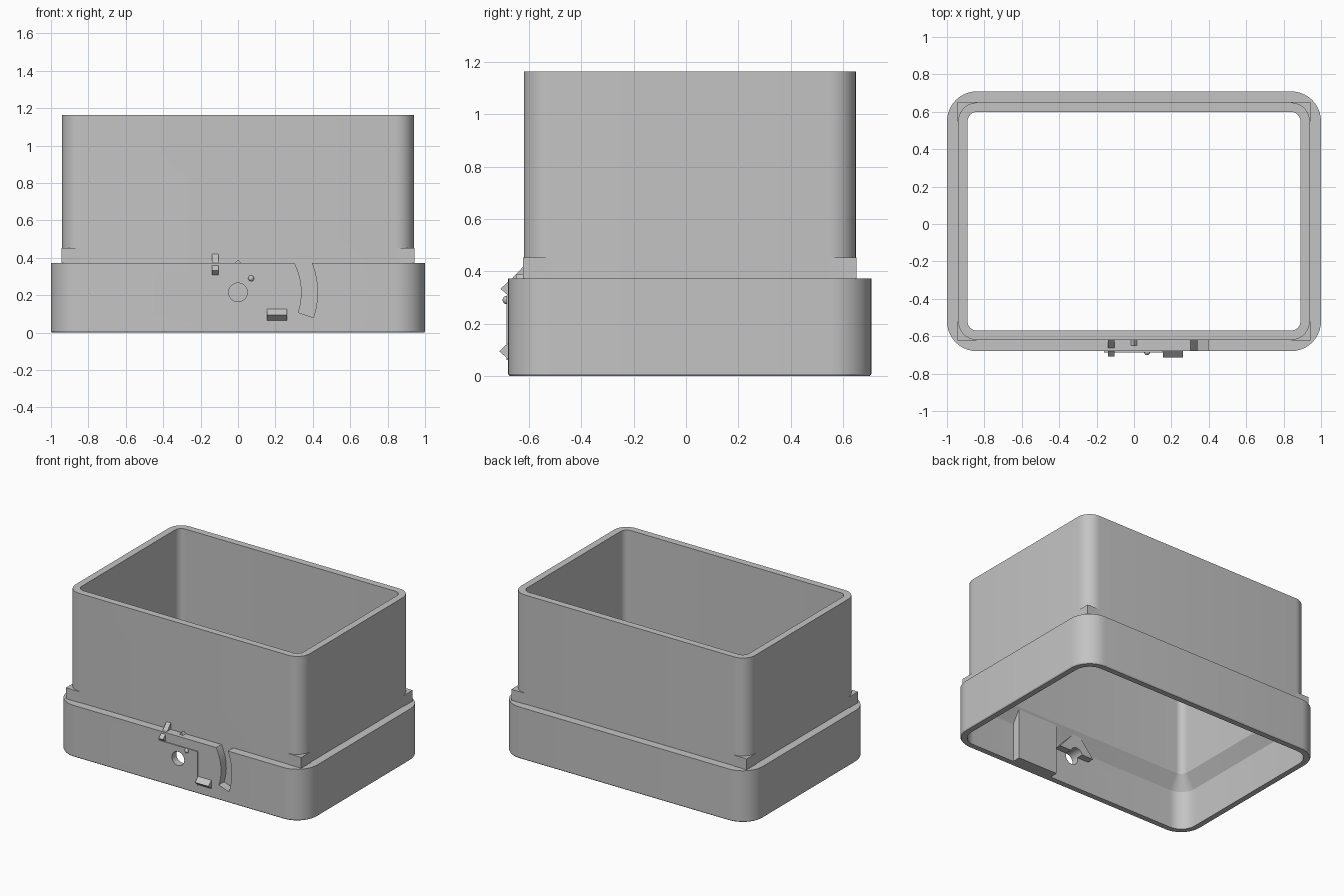
import bpy, bmesh, math
from mathutils import Vector

old = bpy.data.objects.get("Cube")
if old:
    bpy.data.objects.remove(old, do_unlink=True)

grey = bpy.data.materials.new("plain_grey")
grey.use_nodes = True
grey.diffuse_color = (0.55, 0.55, 0.55, 1)
grey.node_tree.nodes["Principled BSDF"].inputs["Base Color"].default_value = grey.diffuse_color

YC = 0.0145      # centre of the housing in y
FRONT = -0.68    # front face of the skirt


def finish(name, bm, smooth=False):
    bmesh.ops.recalc_face_normals(bm, faces=bm.faces)
    mesh = bpy.data.meshes.new(name)
    bm.to_mesh(mesh)
    bm.free()
    mesh.materials.append(grey)
    obj = bpy.data.objects.new(name, mesh)
    bpy.context.collection.objects.link(obj)
    if smooth:
        smooth_object(obj)
    return obj


def select_only(obj):
    bpy.ops.object.select_all(action='DESELECT')
    obj.select_set(True)
    bpy.context.view_layer.objects.active = obj


def smooth_object(obj):
    select_only(obj)
    bpy.ops.object.shade_smooth_by_angle(angle=math.radians(30))


def prism(name, points, axis, start, end):
    """Extrude a 2D profile: axis x takes (y, z), y takes (x, z), z takes (x, y)."""
    place = {"x": lambda p, t: (t, p[0], p[1]),
             "y": lambda p, t: (p[0], t, p[1]),
             "z": lambda p, t: (p[0], p[1], t)}[axis]
    bm = bmesh.new()
    face = bm.faces.new([bm.verts.new(place(p, start)) for p in points])
    new = bmesh.ops.extrude_face_region(bm, geom=[face])["geom"]
    shift = Vector(place((0, 0), end - start))
    bmesh.ops.translate(bm, vec=shift, verts=[g for g in new if isinstance(g, bmesh.types.BMVert)])
    return finish(name, bm)


def rect(a0, b0, a1, b1):
    return [(a0, b0), (a1, b0), (a1, b1), (a0, b1)]


def arc(radius, start, end, steps, cx=0, cy=0):
    return [(cx + radius * math.cos(math.radians(start + (end - start) * i / steps)),
             cy + radius * math.sin(math.radians(start + (end - start) * i / steps)))
            for i in range(steps + 1)]


def rounded_ring(bm, inset, z):
    hx, hy, r = 1 - inset, 0.6945 - inset, 0.16 - inset
    points = []
    for k, (sx, sy) in enumerate([(1, 1), (-1, 1), (-1, -1), (1, -1)]):
        points += arc(r, 90 * k, 90 * k + 90, 10, sx * (hx - r), YC + sy * (hy - r))
    return [bm.verts.new((x, y, z)) for x, y in points]


# Open housing: skirt, shelf, tall wall and flared inside, as one closed section
section = [(0.005, 0), (0, 0.008), (0, 0.373), (0.06, 0.373), (0.06, 1.163),
           (0.11, 1.163), (0.11, 0.38), (0.045, 0.28), (0.045, 0)]
bm = bmesh.new()
rings = [rounded_ring(bm, inset, z) for inset, z in section]
for a, b in zip(rings, rings[1:] + rings[:1]):
    for i in range(len(a)):
        j = (i + 1) % len(a)
        bm.faces.new((a[i], a[j], b[j], b[i]))
housing = finish("housing", bm)

# Dial plate, and the backing pieces inside the front wall
plate = prism("dial_plate", rect(-0.16, 0.06, 0.155, 0.307), "y", FRONT - 0.007, FRONT + 0.01)
slot_backing = prism("slot_backing", rect(0.18, 0, 0.5, 0.365), "y", -0.665, -0.575)
pivot_backing = prism("pivot_backing", [(-0.14, 0.23), (0.14, 0.23), (0, 0.39)],
                      "y", -0.65, -0.585)

# Pivot hole and curved slot
hole = prism("hole_cutter", arc(0.05, 0, 348.75, 31, 0, 0.215), "y", -0.8, -0.5)
slot = prism("slot_cutter",
             arc(0.425, -18.5, 36, 16, 0, 0.215) + arc(0.34, 36, -18.5, 16, 0, 0.215),
             "y", -0.8, -0.62)
for target, cutters in [(housing, (hole, slot)), (slot_backing, (slot,)),
                        (plate, (hole,)), (pivot_backing, (hole,))]:
    select_only(target)
    for cutter in cutters:
        mod = target.modifiers.new("cut", 'BOOLEAN')
        mod.operation = 'DIFFERENCE'
        mod.solver = 'EXACT'
        mod.object = cutter
        bpy.ops.object.modifier_apply(modifier=mod.name)
    smooth_object(target)
for cutter in (hole, slot):
    bpy.data.objects.remove(cutter, do_unlink=True)

# Triangular corner stops on the shelf
for sx, side in [(-1, "right"), (1, "left")]:
    for sy, end in [(-1, "front"), (1, "back")]:
        x, y = sx * 0.944, YC + sy * 0.638
        prism(f"corner_stop_{end}_{side}",
              [(x, y), (x - sx * 0.105, y), (x, y - sy * 0.105)], "z", 0.365, 0.452)

# Pointer wedges and thumb tab
prism("shelf_pointer", [(-0.667, 0.37), (-0.615, 0.37), (-0.615, 0.425)], "x", -0.14, -0.105)
prism("dial_pointer", [(FRONT + 0.005, 0.303), (-0.709, 0.333), (FRONT + 0.005, 0.364)],
      "x", -0.14, -0.105)
prism("thumb_tab", [(FRONT + 0.005, 0.06), (-0.714, 0.094), (FRONT + 0.005, 0.13)],
      "x", 0.155, 0.262)

# Round detent bump
bm = bmesh.new()
bmesh.ops.create_uvsphere(bm, u_segments=16, v_segments=10, radius=0.016)
bmesh.ops.translate(bm, vec=(0.07, -0.685, 0.29), verts=bm.verts)
finish("detent_bump", bm, smooth=True)
